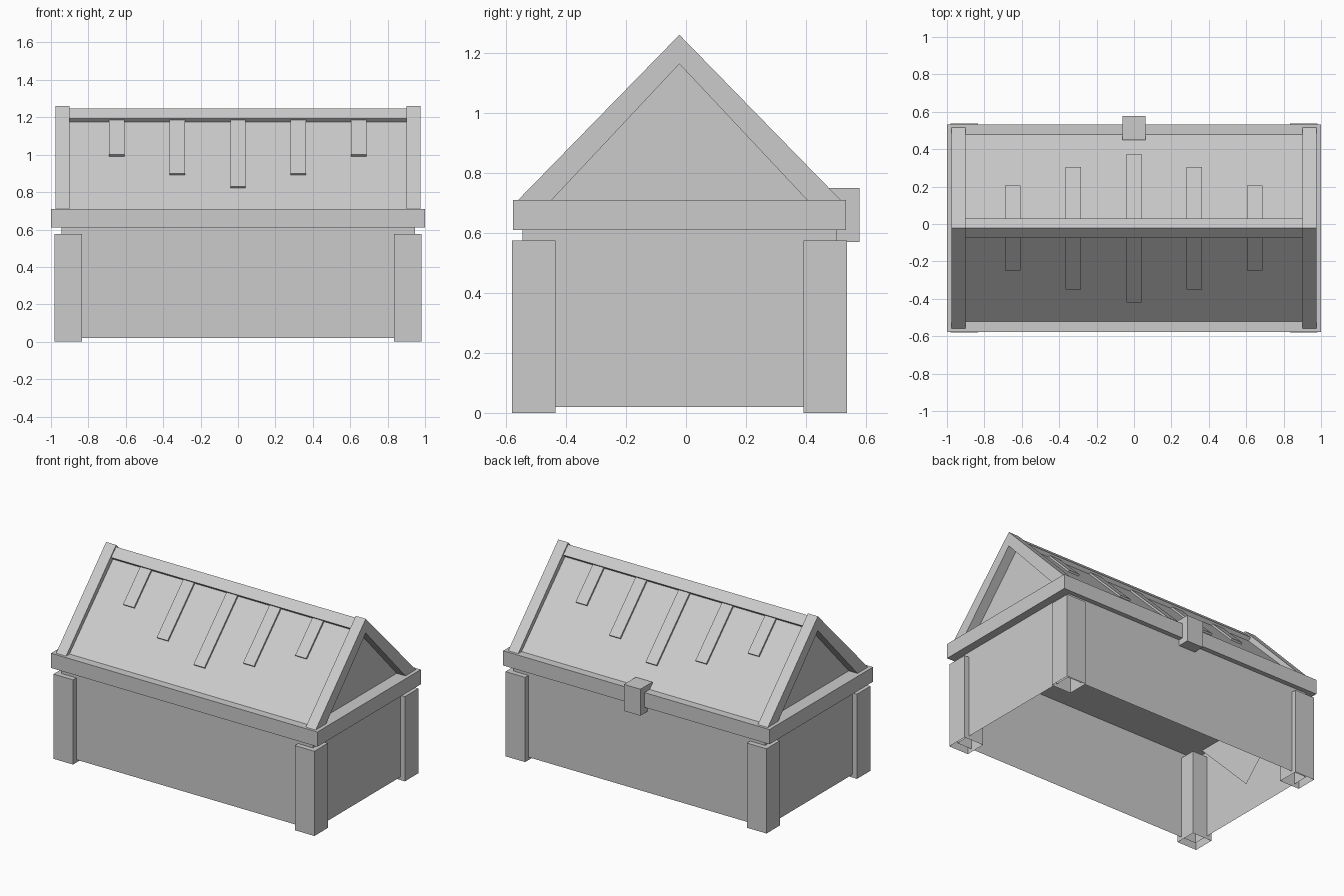
import bpy, bmesh

if "Cube" in bpy.data.objects:
    bpy.data.objects.remove(bpy.data.objects["Cube"])

YC = -0.022  # centre line of the chest in y (the latch sticks out at the back)


def finish(name, bm):
    bmesh.ops.recalc_face_normals(bm, faces=bm.faces)
    me = bpy.data.meshes.new(name)
    bm.to_mesh(me)
    bm.free()
    ob = bpy.data.objects.new(name, me)
    bpy.context.collection.objects.link(ob)
    return ob


def prism(name, profile, x0, x1, drop=None):
    """Extrude a (y offset, z) profile along x; drop(normal) removes faces."""
    bm = bmesh.new()
    face = bm.faces.new([bm.verts.new((x0, YC + y, z)) for y, z in profile])
    ext = bmesh.ops.extrude_face_region(bm, geom=[face], use_keep_orig=True)
    verts = [g for g in ext["geom"] if isinstance(g, bmesh.types.BMVert)]
    bmesh.ops.translate(bm, verts=verts, vec=(x1 - x0, 0, 0))
    bmesh.ops.recalc_face_normals(bm, faces=bm.faces)
    if drop:
        bm.normal_update()
        bmesh.ops.delete(bm, geom=[f for f in bm.faces if drop(f.normal)],
                         context='FACES_ONLY')
    return finish(name, bm)


def box(name, x0, x1, y0, y1, z0, z1, drop=None):
    return prism(name, [(y0, z0), (y1, z0), (y1, z1), (y0, z1)], x0, x1, drop)


# Body walls, open at top and bottom
box("body", -0.945, 0.945, -0.523, 0.523, 0.02, 0.61, lambda n: abs(n.z) > 0.5)

# Rim of the lid
box("lid_rim", -1.0, 1.0, -0.555, 0.555, 0.61, 0.71)

# Corner posts, open underneath
for sx, side in ((-1, "left"), (1, "right")):
    for sy, end in ((-1, "front"), (1, "back")):
        xs = sorted((sx * 0.833, sx * 0.98))
        ys = sorted((sy * 0.413, sy * 0.558))
        box(f"{end}_{side}_post", *xs, *ys, 0.0, 0.575, lambda n: n.z < -0.5)

# Lid slopes with square end panels, lower slopes left open
prism("lid_slopes", [(0, 1.21), (0.51, 0.70), (0, 0.19), (-0.51, 0.70)],
      -0.91, 0.91, lambda n: n.z < -0.5)

# Gable frames at both ends
for sx, side in ((-1, "left"), (1, "right")):
    prism(f"{side}_gable_frame",
          [(0, 1.26), (0.537, 0.71), (0.425, 0.71), (0, 1.163),
           (-0.425, 0.71), (-0.537, 0.71)], *sorted((sx * 0.90, sx * 0.975)))

# Ridge beam
prism("ridge_beam", [(0, 1.247), (0.0525, 1.1945), (0, 1.142), (-0.0525, 1.1945)],
      -0.90, 0.90)

# Straps running down both slopes, longest in the middle
for i, (x, reach) in enumerate(((-0.648, 0.227), (-0.325, 0.327), (0, 0.397),
                                (0.323, 0.327), (0.645, 0.227))):
    for s, face in ((-1, "front"), (1, "back")):
        prism(f"{face}_strap_{i + 1}",
              [(s * 0.03, 1.197), (s * reach, 1.227 - reach),
               (s * (reach - 0.012), 1.215 - reach), (s * 0.018, 1.185)],
              x - 0.041, x + 0.041)

# Latch at the back
box("latch", -0.062, 0.062, 0.472, 0.60, 0.57, 0.75)
